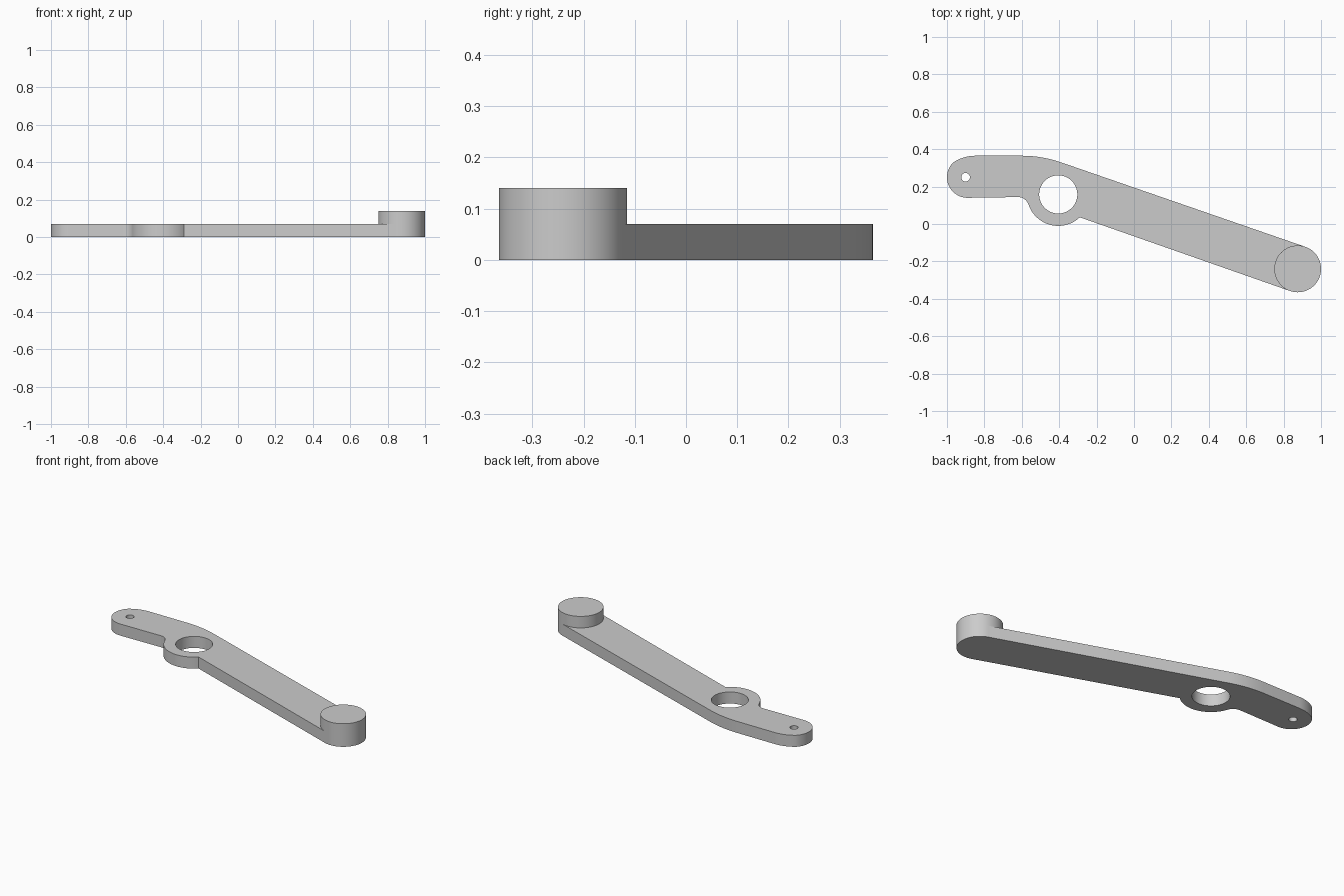
import bpy
import bmesh
from math import radians, cos, sin

cube = bpy.data.objects.get("Cube")
if cube:
    bpy.data.objects.remove(cube, do_unlink=True)

PLATE_Z = 0.07
BOSS_Z = 0.14

grey = bpy.data.materials.new("plain grey")
grey.use_nodes = True
colour = (0.6, 0.6, 0.6, 1)
grey.diffuse_color = colour
grey.node_tree.nodes["Principled BSDF"].inputs["Base Color"].default_value = colour


def arc(x, y, radius, start, end, steps):
    """Points on an arc, angles in degrees."""
    angles = [radians(start + (end - start) * i / steps) for i in range(steps + 1)]
    return [(x + radius * cos(a), y + radius * sin(a)) for a in angles]


def slab(name, loops, bottom, top):
    """Extrude a flat outline, with any further loops left as holes."""
    bm = bmesh.new()
    for loop in loops:
        verts = [bm.verts.new((x, y, bottom)) for x, y in loop]
        for a, b in zip(verts, verts[1:] + verts[:1]):
            bm.edges.new((a, b))
    bmesh.ops.remove_doubles(bm, verts=bm.verts[:], dist=0.001)
    bmesh.ops.triangle_fill(bm, edges=bm.edges[:], use_beauty=True)
    region = bmesh.ops.extrude_face_region(bm, geom=bm.faces[:], use_keep_orig=True)
    raised = [g for g in region["geom"] if isinstance(g, bmesh.types.BMVert)]
    bmesh.ops.translate(bm, verts=raised, vec=(0, 0, top - bottom))
    bmesh.ops.recalc_face_normals(bm, faces=bm.faces[:])
    mesh = bpy.data.meshes.new(name)
    bm.to_mesh(mesh)
    bm.free()
    mesh.materials.append(grey)
    obj = bpy.data.objects.new(name, mesh)
    bpy.context.collection.objects.link(obj)
    bpy.ops.object.select_all(action="DESELECT")
    obj.select_set(True)
    bpy.context.view_layer.objects.active = obj
    bpy.ops.object.shade_smooth_by_angle(angle=radians(30))
    return obj


# Lever outline, counterclockwise from the boss end
outline = (
    arc(0.875, -0.24, 0.125, -109, 71, 48)        # rounded boss end
    + arc(-0.60, -0.275, 0.64, 71, 90, 12)        # bend in the back edge
    + arc(-0.85, 0.16, 0.205, 90, 124, 10)        # tip shoulder
    + arc(-0.89, 0.25, 0.11, 133, 270, 32)        # rounded tip
    + arc(-0.62, 0.085, 0.059, 90, 18.7, 14)      # fillet into the hub
    + arc(-0.405, 0.158, 0.168, 198.7, 313.3, 32) # hub bulge
)
pivot_hole = arc(-0.405, 0.158, 0.102, 0, 354, 59)
pin_hole = arc(-0.90, 0.25, 0.023, 0, 345, 23)
slab("lever_plate", [outline, pivot_hole, pin_hole], 0, PLATE_Z)

# Round boss standing on the far end
slab("end_boss", [arc(0.875, -0.24, 0.125, -109, 245, 94)], PLATE_Z, BOSS_Z)
